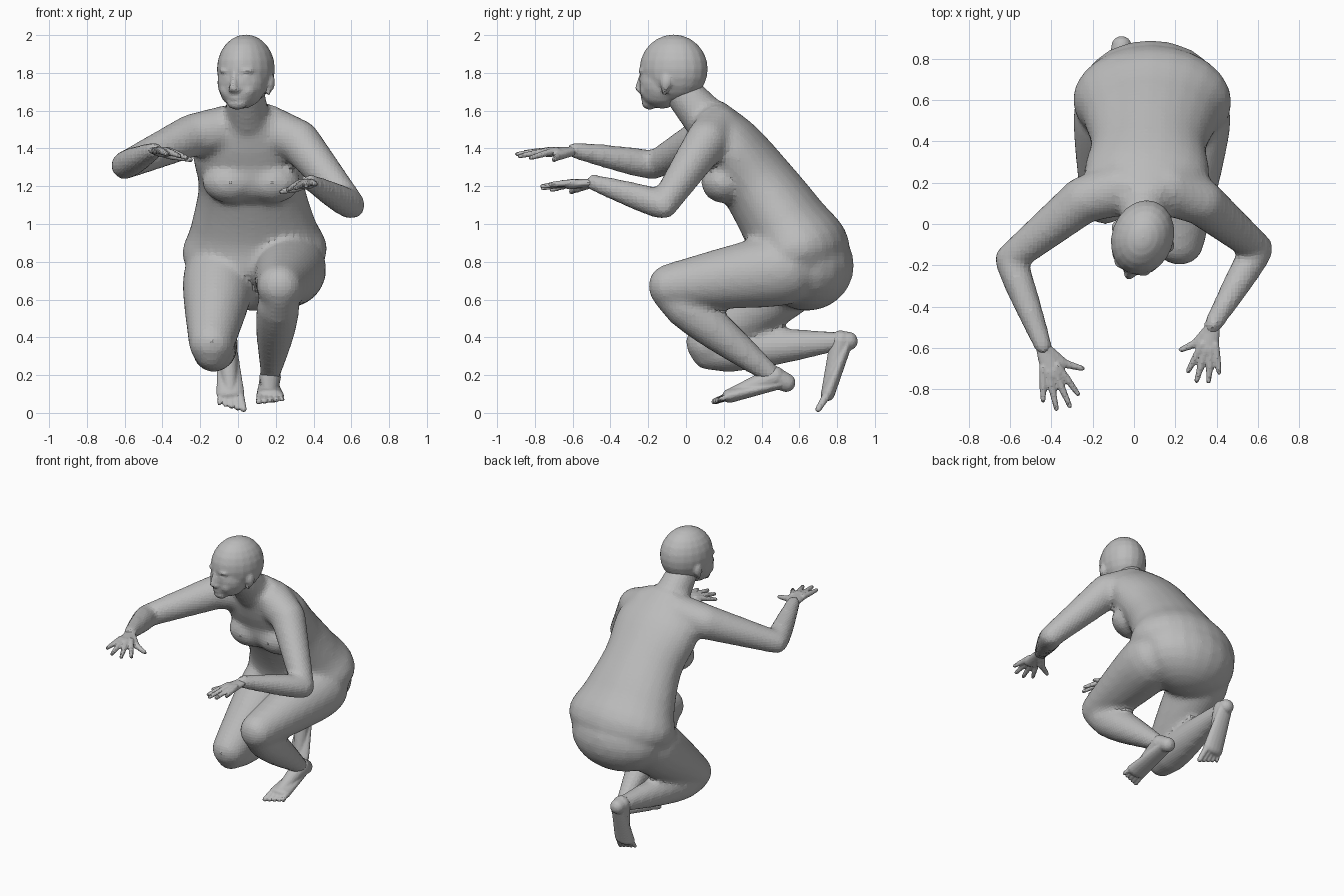
import bpy
import bmesh
from math import cos, sin, pi, radians, sqrt
from mathutils import Vector, Matrix

cube = bpy.data.objects.get("Cube")
if cube:
    bpy.data.objects.remove(cube, do_unlink=True)

grey = bpy.data.materials.new("plain_grey")
grey.use_nodes = True
colour = (0.5, 0.5, 0.5, 1)
grey.diffuse_color = colour
grey.node_tree.nodes["Principled BSDF"].inputs["Base Color"].default_value = colour

X, Z = Vector((1, 0, 0)), Vector((0, 0, 1))


def skin(bm, stations, sides, ref):
    """Join elliptical rings, each given as (centre, direction, radius along ref, radius across)."""
    rings = []
    for centre, direction, along, across in stations:
        u = (ref - direction * ref.dot(direction)).normalized()
        v = direction.cross(u)
        angles = [2 * pi * k / sides for k in range(sides)]
        rings.append([bm.verts.new(centre + u * along * cos(a) + v * across * sin(a)) for a in angles])
    for lower, upper in zip(rings, rings[1:]):
        for k in range(sides):
            n = (k + 1) % sides
            bm.faces.new((lower[k], lower[n], upper[n], upper[k]))
    bm.faces.new(rings[0][::-1])
    bm.faces.new(rings[-1])


def bone(bm, start, end, r_start, r_end, bulge=0, flat=1, sides=16):
    """Tapered limb segment with rounded ends and a muscle bulge near its start."""
    start, end = Vector(start), Vector(end)
    direction = (end - start).normalized()
    caps = (.95, .7, .4)
    profile = [(start - direction * r_start * flat * s, r_start * sqrt(1 - s * s)) for s in caps]
    steps = 8
    for i in range(steps + 1):
        t = i / steps
        radius = r_start + (r_end - r_start) * t + bulge * sin(pi * t ** .6)
        profile.append((start.lerp(end, t), radius))
    profile += [(end + direction * r_end * flat * s, r_end * sqrt(1 - s * s)) for s in reversed(caps)]
    skin(bm, [(p, direction, r, r * flat) for p, r in profile], sides, X)


def ball(bm, centre, radii):
    matrix = Matrix.Translation(centre) @ Matrix.Diagonal((*radii, 1))
    bmesh.ops.create_uvsphere(bm, u_segments=20, v_segments=12, radius=1, matrix=matrix)


def finish(name, bm, voxel, smoothing):
    """Fuse the overlapping forms into one faceted skin."""
    bmesh.ops.recalc_face_normals(bm, faces=bm.faces)
    mesh = bpy.data.meshes.new(name)
    bm.to_mesh(mesh)
    bm.free()
    mesh.materials.append(grey)
    obj = bpy.data.objects.new(name, mesh)
    bpy.context.scene.collection.objects.link(obj)
    fuse = obj.modifiers.new("fuse", 'REMESH')
    fuse.mode = 'VOXEL'
    fuse.voxel_size = voxel
    relax = obj.modifiers.new("relax", 'SMOOTH')
    relax.factor = 0.5
    relax.iterations = smoothing


def torso(bm):
    """Curved trunk; each row is y, z, half width and half depth, from seat to collar."""
    rows = [Vector(r) for r in [(.67, .6, .16, .14), (.61, .82, .38, .27), (.52, 1, .33, .23),
                                (.38, 1.21, .28, .2), (.22, 1.42, .3, .175), (.1, 1.59, .17, .11)]]
    last = len(rows) - 1
    curve = []
    for i in range(last):
        b, c = rows[i], rows[i + 1]
        slope_b = (c - rows[max(i - 1, 0)]) / 2
        slope_c = (rows[min(i + 2, last)] - b) / 2
        for t in (0, .25, .5, .75):
            ease = t * t * (3 - 2 * t)
            curve.append(b.lerp(c, ease) + slope_b * t * (1 - t) ** 2 - slope_c * t * t * (1 - t))
    curve.append(rows[last])
    count = len(curve) - 1
    centres = [Vector((.1 - .05 * i / count, row[0], row[1])) for i, row in enumerate(curve)]
    stations = []
    for i, row in enumerate(curve):
        direction = (centres[min(i + 1, count)] - centres[max(i - 1, 0)]).normalized()
        stations.append((centres[i], direction, row[2], row[3]))
    skin(bm, stations, 24, X)


def arm(bm, collar, shoulder, elbow, wrist):
    bone(bm, collar, shoulder, .13, .115)
    bone(bm, shoulder, elbow, .115, .075)
    bone(bm, elbow, wrist, .075, .045, bulge=.008)


def leg(bm, hip, knee, ankle):
    bone(bm, hip, knee, .19, .122, bulge=.01, sides=20)
    bone(bm, Vector(knee) - Z * .05, ankle, .095, .05, bulge=.03)


def hand(name, wrist, inner, aim, size):
    """Palm with fanned fingers; inner is the side the thumb is on, aim the little finger's angle."""
    bm = bmesh.new()
    wrist = Vector(wrist)

    def reach(angle, length, drop):
        a = radians(angle)
        return wrist + Vector((inner * sin(a), -cos(a), 0)) * length - Z * drop

    knuckles = reach(aim + 18, size * .45, .01)
    bone(bm, wrist, knuckles, .038, .054, flat=.5)
    for k in range(4):
        angle = aim + 12 * k
        length = size * (1 - .06 * (k - 1.7) ** 2)
        drop = .01 + .01 * k
        middle = reach(angle, length * .7, drop / 2)
        bone(bm, reach(angle, length * .4, 0), middle, .02, .018, sides=8)
        bone(bm, middle, reach(angle, length - .01, drop), .018, .013, sides=8)
    thumb_joint = reach(aim + 50, size * .4, .03)
    bone(bm, wrist, thumb_joint, .028, .024, sides=8)
    bone(bm, thumb_joint, reach(aim + 60, size * .66, .05), .022, .014, sides=8)
    finish(name, bm, .008, 2)


def foot(name, ankle, heel, pad, toe, inner):
    """Heel, instep ridge, flat sole and five toes, the largest on the inner side."""
    bm = bmesh.new()
    ankle, heel, pad, toe = (Vector(p) for p in (ankle, heel, pad, toe))
    bone(bm, ankle, heel, .055, .05)
    bone(bm, ankle, pad, .058, .036)
    bone(bm, heel, pad, .05, .075, flat=.5)
    for k in range(5):
        side = X * inner * (.06 - .031 * k)
        bone(bm, pad + side * .8, toe.lerp(pad, k / 10) + side, .024 - .002 * k, .017 - .001 * k, sides=8)
    finish(name, bm, .007, 2)


# Trunk, neck, chest and seat
body = bmesh.new()
torso(body)
bone(body, (.05, .1, 1.56), (.04, -.02, 1.7), .12, .1)
ball(body, (.07, .22, 1.28), (.25, .13, .17))
ball(body, (.08, .64, .78), (.34, .25, .24))
for side in (-1, 1):
    ball(body, (.07 + side * .11, .2, 1.22), (.15, .12, .11))

# Limbs
right_wrist, left_wrist = (-.44, -.59, 1.39), (.38, -.49, 1.22)
right_ankle, left_ankle = (-.06, .82, .38), (.17, .47, .19)
arm(body, (-.06, .17, 1.5), (-.24, .12, 1.47), (-.6, -.17, 1.31), right_wrist)
arm(body, (.16, .17, 1.5), (.32, .11, 1.44), (.6, -.12, 1.1), left_wrist)
leg(body, (-.1, .55, .72), (-.14, .12, .37), right_ankle)
leg(body, (.28, .52, .76), (.22, -.08, .67), left_ankle)
finish("body", body, .02, 7)

hand("right_hand", right_wrist, 1, 0, .33)
hand("left_hand", left_wrist, -1, -8, .29)
foot("right_foot", right_ankle, (-.06, .86, .38), (-.04, .75, .1), (-.03, .7, .02), 1)
foot("left_foot", left_ankle, (.16, .53, .16), (.17, .23, .09), (.17, .15, .06), -1)

# Head, shaped facing forward and then turned
head = bmesh.new()
ball(head, (0, .005, 1.82), (.15, .185, .183))
ball(head, (0, -.06, 1.75), (.13, .12, .14))
ball(head, (0, -.065, 1.69), (.11, .11, .075))
ball(head, (0, -.13, 1.64), (.055, .04, .035))
bone(head, (0, -.17, 1.8), (0, -.19, 1.72), .014, .022, sides=10)
for z in (1.665, 1.68):
    ball(head, (0, -.16, z), (.035, .018, .01))
for side in (-1, 1):
    ball(head, (side * .05, -.15, 1.81), (.045, .025, .012))
    ball(head, (side * .05, -.15, 1.775), (.024, .02, .012))
    ball(head, (side * .05, -.12, 1.71), (.05, .045, .05))
    ball(head, (side * .016, -.185, 1.71), (.016, .016, .012))
    ball(head, (side * .14, .01, 1.75), (.02, .03, .045))
    ball(head, (side * .13, 0, 1.7), (.014, .015, .02))
turn = Matrix.Translation((.04, -.07, 0)) @ Matrix.Rotation(radians(-20), 4, 'Z')
bmesh.ops.transform(head, matrix=turn, verts=head.verts)
finish("head", head, .011, 3)
